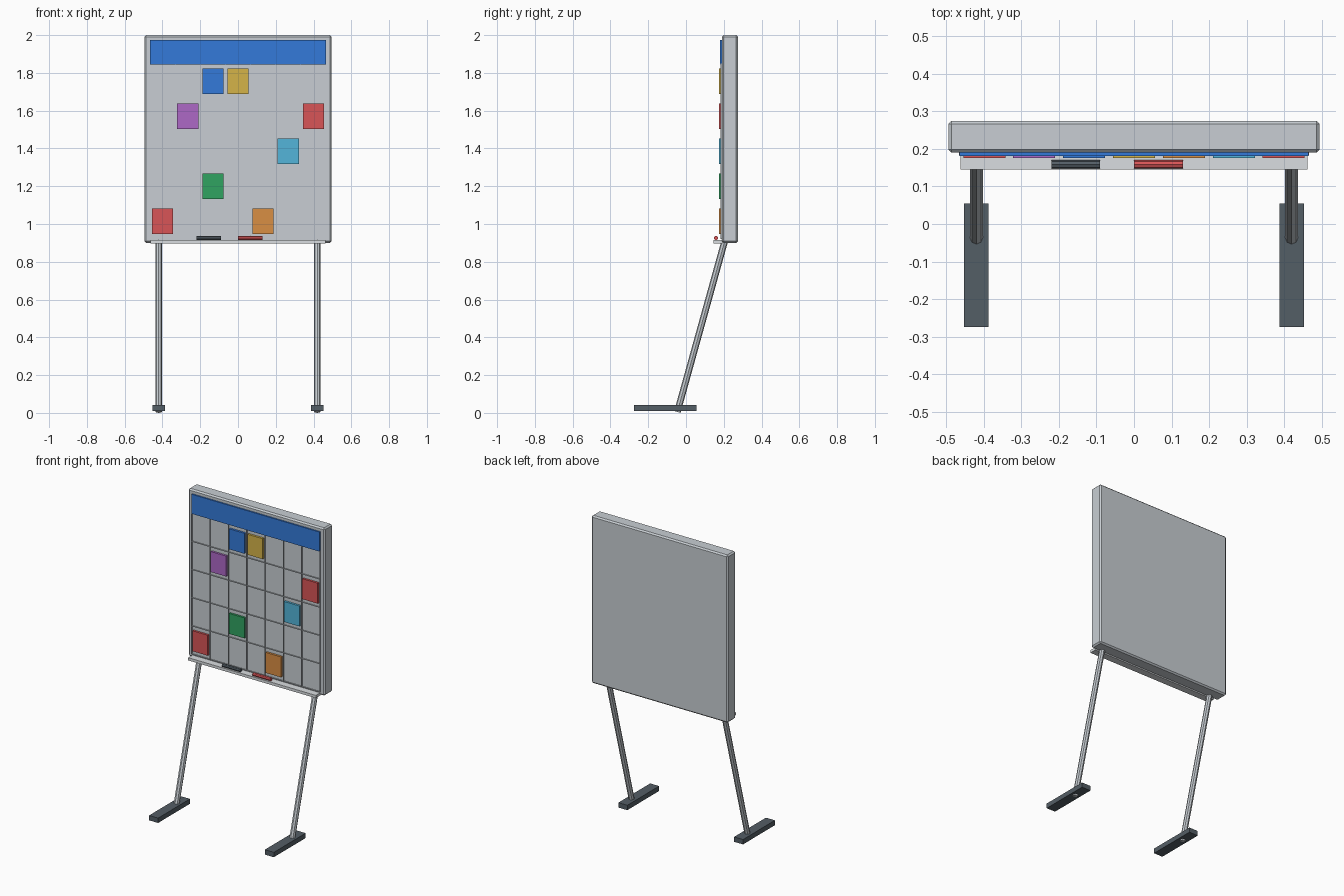
import bpy
import math
from mathutils import Vector

cube = bpy.data.objects.get("Cube")
if cube:
    bpy.data.objects.remove(cube, do_unlink=True)


def material(name, rgb):
    linear = [((c / 255 + 0.055) / 1.055) ** 2.4 for c in rgb] + [1.0]
    mat = bpy.data.materials.new(name)
    mat.use_nodes = True
    mat.diffuse_color = linear
    mat.node_tree.nodes["Principled BSDF"].inputs["Base Color"].default_value = linear
    return mat


GREY = material("board grey", (200, 206, 211))
LIGHT = material("tray light grey", (218, 222, 225))
DARK = material("charcoal", (84, 94, 102))
BLUE = material("blue", (52, 122, 218))
YELLOW = material("yellow", (213, 179, 73))
PURPLE = material("purple", (173, 104, 198))
RED = material("red", (216, 85, 87))
CYAN = material("cyan", (83, 181, 218))
GREEN = material("green", (48, 163, 97))
ORANGE = material("orange", (217, 142, 68))


def box(name, x, y, z, mat, bevel=0):
    """Box from (min, max) ranges on each axis."""
    ranges = (x, y, z)
    bpy.ops.mesh.primitive_cube_add(size=1, location=[(a + b) / 2 for a, b in ranges])
    obj = bpy.context.object
    obj.name = name
    obj.scale = [b - a for a, b in ranges]
    bpy.ops.object.transform_apply(location=False, rotation=False, scale=True)
    obj.data.materials.append(mat)
    if bevel:
        mod = obj.modifiers.new("edge bevel", "BEVEL")
        mod.width = bevel
        mod.segments = 1
    return obj


def rod(name, start, end, radius, mat):
    """Eight-sided rod between two points."""
    a, b = Vector(start), Vector(end)
    bpy.ops.mesh.primitive_cylinder_add(vertices=8, radius=radius, depth=(b - a).length,
                                        location=(a + b) / 2)
    obj = bpy.context.object
    obj.name = name
    obj.rotation_euler = (b - a).to_track_quat("Z", "Y").to_euler()
    obj.data.materials.append(mat)
    return obj


FACE = 0.19       # front of the board
COL, ROW = 0.133, 0.185

# Board, header strip and pen tray
box("board", (-0.495, 0.495), (FACE, 0.275), (0.9, 2.0), GREY, 0.009)
box("header_strip", (-0.465, 0.465), (0.181, FACE), (1.845, 1.973), BLUE)
box("pen_tray", (-0.463, 0.463), (0.145, 0.192), (0.897, 0.915), LIGHT)

# Calendar grid lines
for i in range(8):
    x = (i - 3.5) * COL
    box("column_line", (x - 0.0015, x + 0.0015), (0.183, FACE), (0.9225, 1.8475), GREY)
for j in range(6):
    z = 0.9225 + j * ROW
    box("row_line", (-0.4655, 0.4655), (0.183, FACE), (z - 0.0015, z + 0.0015), GREY)

# Cards by column (from centre) and row (from bottom)
cards = [(-3, 0, RED), (1, 0, ORANGE), (-1, 1, GREEN), (2, 2, CYAN),
         (-2, 3, PURPLE), (3, 3, RED), (-1, 4, BLUE), (0, 4, YELLOW)]
for col, row, mat in cards:
    x, z = col * COL, 1.015 + row * ROW
    box(mat.name + "_card", (x - 0.056, x + 0.056), (0.176, FACE), (z - 0.067, z + 0.067), mat)

# Markers lying on the tray
for name, x, mat in (("dark_marker", -0.22, DARK), ("red_marker", 0.0, RED)):
    rod(name, (x, 0.159, 0.926), (x + 0.13, 0.159, 0.926), 0.0115, mat)

# Slanted legs and feet
for side, s in (("left", 1), ("right", -1)):
    x = 0.42 * s
    rod(side + "_leg", (x, -0.046, 0.005), (x, 0.212, 0.935), 0.0175, GREY)
    box(side + "_foot", (x - 0.0325, x + 0.0325), (-0.275, 0.055), (0.011, 0.043), DARK)
